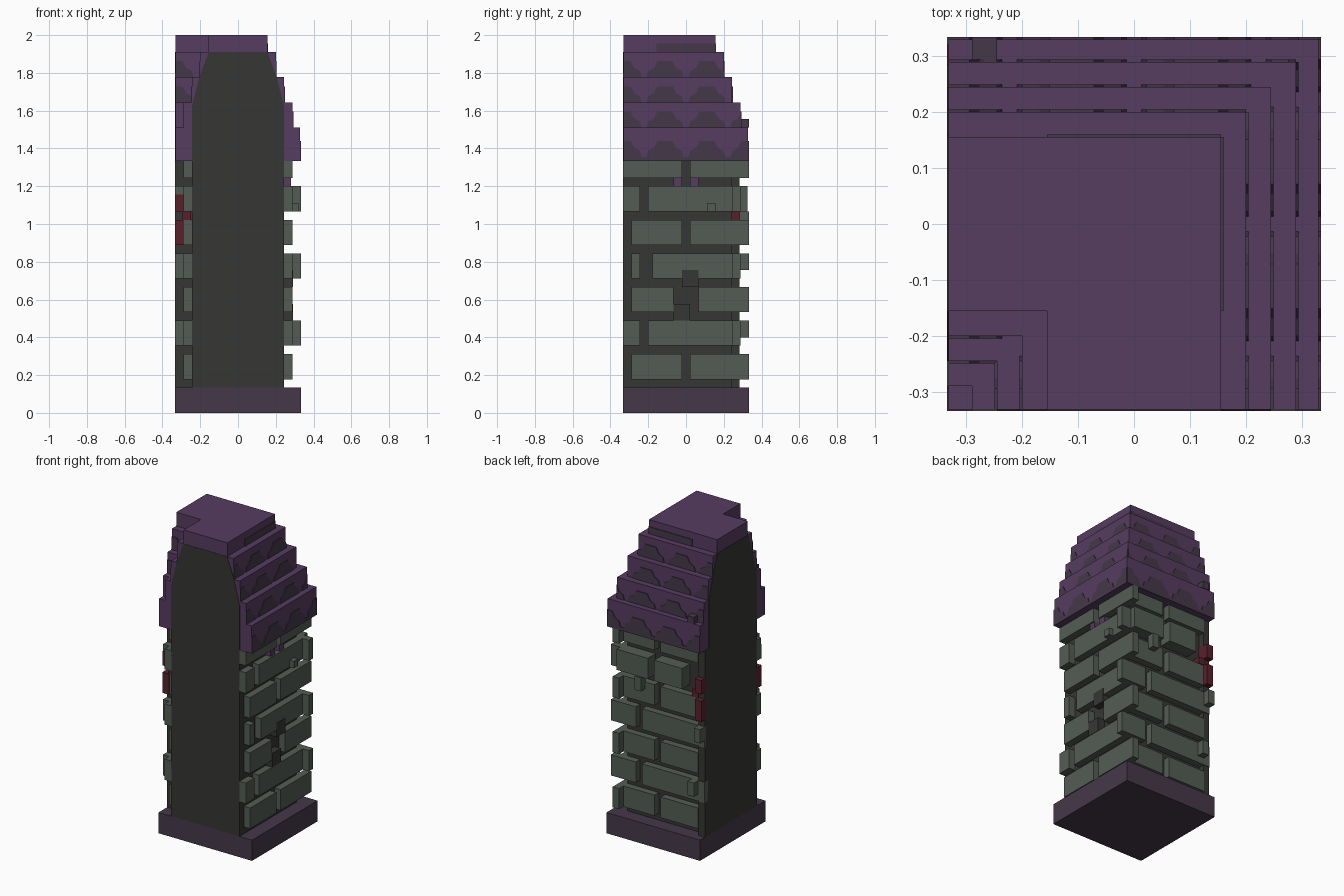
import bpy, bmesh

cube = bpy.data.objects.get("Cube")
if cube:
    bpy.data.objects.remove(cube, do_unlink=True)

U = 2 / 45          # one block
E = 7.5             # half footprint in blocks


def material(name, *rgb):
    lin = [((c / 255 + 0.055) / 1.055) ** 2.4 for c in rgb] + [1]
    m = bpy.data.materials.new(name)
    m.use_nodes = True
    m.diffuse_color = lin
    m.node_tree.nodes["Principled BSDF"].inputs["Base Color"].default_value = lin
    return m


STONE = material("grey green stone", 84, 92, 84)
MORTAR = material("dark mortar", 54, 54, 52)
PURPLE = material("purple roof", 86, 60, 97)
SHADE = material("dull purple trim", 69, 56, 73)
RED = material("dark red", 90, 32, 44)


class Part:
    """Collects prisms, in block units, into one object."""

    def __init__(self, name, mat):
        self.name, self.mat, self.bm = name, mat, bmesh.new()

    def prism(self, points, offset):
        vs = [self.bm.verts.new(p) for p in points]
        f = self.bm.faces.new(vs)
        r = bmesh.ops.extrude_face_region(self.bm, geom=[f])
        top = [v for v in r["geom"] if isinstance(v, bmesh.types.BMVert)]
        bmesh.ops.translate(self.bm, verts=top, vec=offset)

    def box(self, x0, x1, y0, y1, z0, z1, swap=False):
        if swap:
            x0, x1, y0, y1 = y0, y1, x0, x1
        self.prism([(x0, y0, z0), (x1, y0, z0), (x1, y1, z0), (x0, y1, z0)],
                   (0, 0, z1 - z0))

    def plate(self, outline, at, depth, swap):
        """Outline of (along, up) on the plane x = at, or y = at when swapped."""
        if swap:
            self.prism([(s, at, z) for s, z in outline], (0, depth, 0))
        else:
            self.prism([(at, s, z) for s, z in outline], (depth, 0, 0))

    def finish(self):
        bmesh.ops.recalc_face_normals(self.bm, faces=self.bm.faces)
        bmesh.ops.scale(self.bm, vec=(U, U, U), verts=self.bm.verts)
        mesh = bpy.data.meshes.new(self.name)
        self.bm.to_mesh(mesh)
        self.bm.free()
        mesh.materials.append(self.mat)
        bpy.context.collection.objects.link(bpy.data.objects.new(self.name, mesh))


# Base slab
base = Part("base", SHADE)
base.box(-E, E, -E, E, 0, 3)
base.finish()

# Corner wall core with its two cut ends
core = Part("wall_core", MORTAR)
end = [(-5.5, 3), (5.5, 3), (5.5, 36.5), (4.6, 40), (3.5, 43),
       (-3.5, 43), (-4.6, 40), (-5.5, 36.5)]
for swap in (False, True):
    core.box(-5.5, 5.5, -E + 0.1, 5.5, 3, 31, swap)
    core.plate(end, -E, 0.1, swap)
core.box(-E, -6.5, 5.5, 6.4, 3, 30)
# Dark damaged stones on the side face
core.box(5.5, 6.55, -0.5, 1.5, 15, 17)
core.box(5.5, 6.55, -1.5, 0.5, 11, 13)
core.finish()

# Brick courses: spans along the side face and the back face
halves = [(-6.5, -0.5), (0.5, 6.5)]
offset = [(-E, -5.5), (-4.5, 6.5)]
broken = [(-6.5, -1.5), (1.5, 6.5)]
side_rows = [halves, offset, broken, [(-6.5, -5.5), (-4, 6.5)], halves, offset,
             [(-E, -0.5), (0.5, 6.5)]]
late = [(-E, 2.5), (3.5, 6.5)]
back_rows = [halves, late, halves, late, halves, [(-4.5, 0), (1, 6)], halves]
sides = Part("side_bricks", STONE)
back = Part("back_bricks", STONE)
inner = Part("inner_bricks", STONE)
for row in range(7):
    z0 = 4 + 4 * row
    z1 = min(z0 + 3, 30)
    for a, b in side_rows[row]:
        sides.box(5.4, 6.5, a, b, z0, z1)
    for a, b in back_rows[row]:
        back.box(a, b, 5.4, 7.3 if row == 5 else 6.5, z0, z1)
    # Corner stones stick out to alternate sides
    odd = row % 2
    if odd:
        sides.box(5.4, E, 5.5, 6.5, z0, z1)
    else:
        back.box(5.5, 6.5, 5.4, E, z0, z1)
    # Bricks in the inner corner
    for swap in (False, True):
        inner.box(-6.5, -5.4, -E if odd else -6.5, -5.4, z0, z1, swap)
# Small loose stones
sides.box(6.4, 7.2, 2.5, 3.5, 24, 25)
for x, z in ((-5.5, 9), (-6.5, 17), (3, 22)):
    back.box(x - 1, x, 6.4, E, z, z + 2)
for part in (sides, back, inner):
    part.finish()

# Red hanging at the cut end, on both sides of the wall
red = Part("red_hanging", RED)
for y0, y1 in ((5.4, 7.2), (-6.6, -5.4)):
    red.box(-E, -6.45, y0, y1, 20, 23)
    red.box(-E, -6.45, y0, y1, 24, 26)
    red.box(-6.6, -5.6, y0 + 0.1, y1 - 0.6, 23, 24)
red.finish()

# Small purple chips under the roof
chips = Part("purple_chips", PURPLE)
for y in (-1.5, 0.5):
    chips.box(5.4, 6.3, y, y + 1, 27, 28)
chips.finish()

# Stepped roof with scalloped lower edges
roof = Part("roof_steps", PURPLE)
scallops = Part("roof_scallops", SHADE)
hump = [(-2.2, 0), (2.2, 0), (2.0, 0.7), (1.3, 1.1), (0.9, 1.9),
        (-0.9, 1.9), (-1.3, 1.1), (-2.0, 0.7)]
D = 0.1
L = -E + D / 2
levels = [(7.4, 30, 34), (6.5, 34, 37), (5.5, 37, 40), (4.5, 40, 43), (3.5, 43, 45)]


def scallop(centre, lo, hi, z, at, depth, swap):
    pts = []
    for s, h in hump:
        p = (min(max(centre + s, lo), hi), z + h)
        if p not in pts:
            pts.append(p)
    scallops.plate(pts, at, depth, swap)


for w, z0, z1 in levels:
    if w > 7:
        outline = [(L, L), (w, L), (w, w), (L, w)]
    else:
        outline = [(L, -w), (-w, -w), (-w, L), (w, L), (w, w), (L, w)]
    roof.prism([(x, y, z0) for x, y in outline], (0, 0, z1 - z0))
    for swap in (False, True):
        if z1 == 45:
            scallops.plate([(-3.5, z0), (w, z0), (w, z0 + 1), (-3.5, z0 + 1)], w, D, swap)
            continue
        lift = 0
        if w > 7:
            scallops.plate([(L, z0), (w, z0), (w, z0 + 0.5), (L, z0 + 0.5)], w, D, swap)
            lift = 0.5
        for c in (-7.5, -2.5, 2.5, 7.5):
            if c - 1.5 < w:
                scallop(c, L, w, z0 + lift, w, D, swap)
        if w < 6:
            scallop(-7.5, L, -w, z0, -w, -D, swap)
scallops.box(-6.5, -5.5, 6.4, E, 34, 35)
roof.finish()
scallops.finish()
